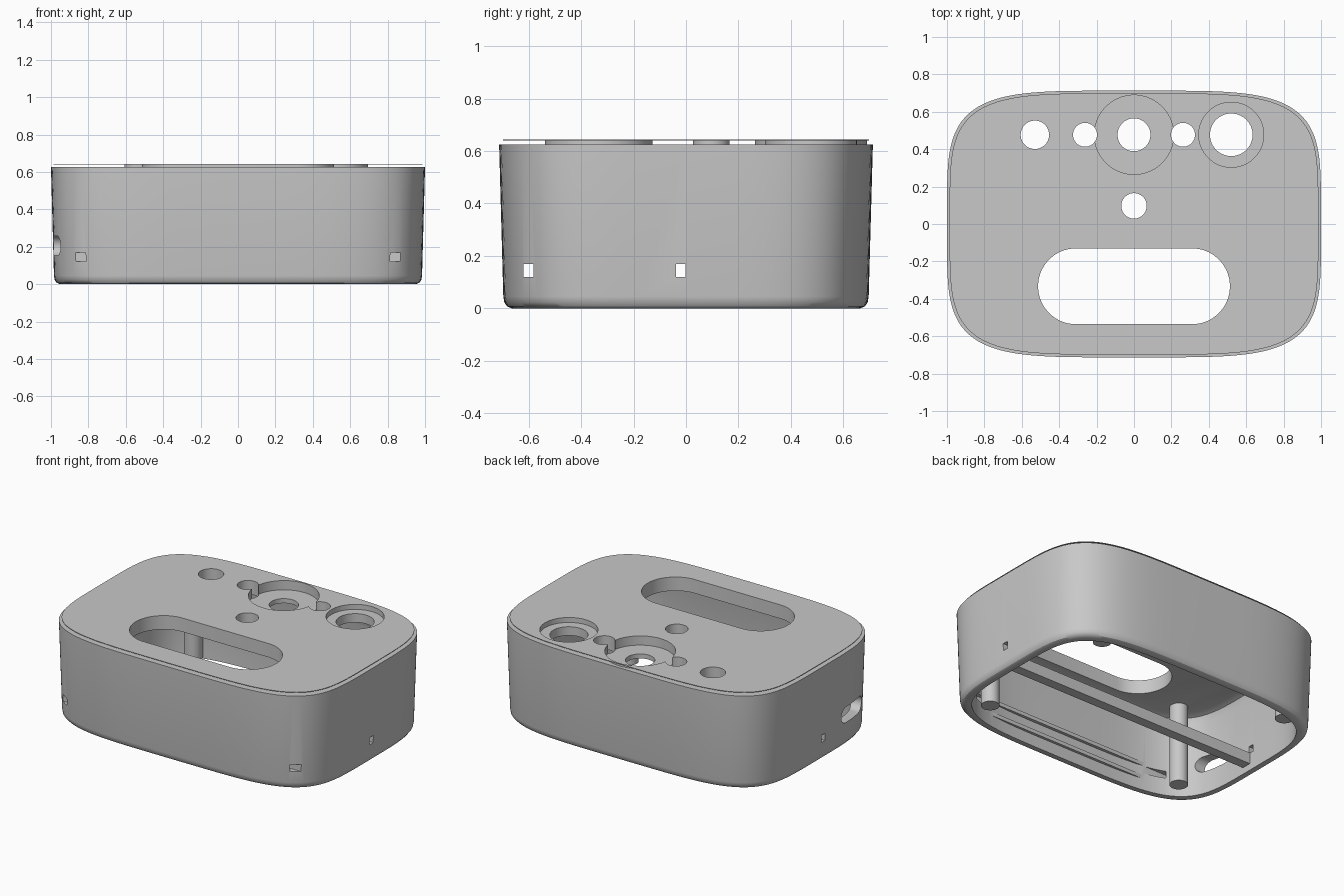
import bpy, bmesh, math
from mathutils import Matrix

cube = bpy.data.objects.get("Cube")
if cube:
    bpy.data.objects.remove(cube, do_unlink=True)

grey = bpy.data.materials.new("plain grey")
grey.use_nodes = True
grey.diffuse_color = (0.58, 0.58, 0.58, 1)
grey.node_tree.nodes["Principled BSDF"].inputs["Base Color"].default_value = (0.58, 0.58, 0.58, 1)


def loft(name, rings, matrix=None):
    """Solid through a list of equal point rings, capped at both ends."""
    bm = bmesh.new()
    loops = [[bm.verts.new(p) for p in ring] for ring in rings]
    count = len(loops[0])
    for low, high in zip(loops, loops[1:]):
        for i in range(count):
            j = (i + 1) % count
            bm.faces.new((low[i], low[j], high[j], high[i]))
    bm.faces.new(loops[0][::-1])
    bm.faces.new(loops[-1])
    if matrix:
        bm.transform(matrix)
    bmesh.ops.recalc_face_normals(bm, faces=bm.faces[:])
    mesh = bpy.data.meshes.new(name)
    bm.to_mesh(mesh)
    bm.free()
    mesh.materials.append(grey)
    obj = bpy.data.objects.new(name, mesh)
    bpy.context.collection.objects.link(obj)
    return obj


def outline(inset, z, count=128, power=2 / 4.5):
    """Rounded rectangle of the case, pulled in by inset."""
    points = []
    for i in range(count):
        a = 2 * math.pi * i / count
        c, s = math.cos(a), math.sin(a)
        points.append((math.copysign(abs(c) ** power, c) * (1 - inset),
                       math.copysign(abs(s) ** power, s) * (0.713 - inset), z))
    return points


def stadium(name, x, y, radius, z0, z1, half=0.0, matrix=None):
    """Upright round prism, stretched along x by half on each side."""
    def ring(z):
        points = []
        for i in range(48):
            a = 2 * math.pi * (i + 0.5) / 48
            shift = math.copysign(half, math.cos(a))
            points.append((x + shift + radius * math.cos(a), y + radius * math.sin(a), z))
        return points
    return loft(name, [ring(z0), ring(z1)], matrix)


def box(name, x0, x1, y0, y1, z0, z1):
    return loft(name, [[(x0, y0, z), (x1, y0, z), (x1, y1, z), (x0, y1, z)] for z in (z0, z1)])


def combine(target, tool, operation):
    mod = target.modifiers.new("cut", "BOOLEAN")
    mod.operation = operation
    mod.solver = "EXACT"
    mod.object = tool
    bpy.context.view_layer.objects.active = target
    bpy.ops.object.modifier_apply(modifier=mod.name)
    bpy.data.objects.remove(tool, do_unlink=True)


def smooth(obj):
    bpy.ops.object.select_all(action="DESELECT")
    obj.select_set(True)
    bpy.context.view_layer.objects.active = obj
    bpy.ops.object.shade_smooth_by_angle(angle=math.radians(30))


# Hollow case, open underneath, with a slight taper and rounded bottom edge
profile = [(0, 0.625), (0.016, 0.045), (0.02, 0.022), (0.031, 0.007),
           (0.048, 0), (0.075, 0), (0.063, 0.5), (0.075, 0.538), (0.11, 0.552)]
case = loft("case", [outline(inset, z) for inset, z in profile])

# Top openings: x, y, radius, half length, floor height
openings = [(0, -0.333, 0.203, 0.31, 0.4), (-0.53, 0.477, 0.076, 0, 0.4),
            (-0.262, 0.477, 0.064, 0, 0.4), (0.262, 0.477, 0.064, 0, 0.4),
            (0, 0.097, 0.068, 0, 0.4), (0, 0.477, 0.212, 0, 0.582),
            (0.52, 0.477, 0.174, 0, 0.61)]
# Thin lips carry the top sheet just above the case, then the openings cut through
for x, y, r, half, floor in openings:
    combine(case, stadium("lip", x, y, r + 0.002, 0.605, 0.642, half), "UNION")
combine(case, loft("top_sheet", [outline(0.014, z) for z in (0.64, 0.643)]), "UNION")
for x, y, r, half, floor in openings:
    combine(case, stadium("opening", x, y, r, floor, 0.7, half), "DIFFERENCE")
# Smaller holes through the two recess floors
for x, r in ((0, 0.088), (0.52, 0.114)):
    combine(case, stadium("bore", x, 0.477, r, 0.4, 0.7), "DIFFERENCE")

# Small square windows running straight across the case
for y in (-0.601, -0.02):
    combine(case, box("window", -1.2, 1.2, y - 0.019, y + 0.019, 0.12, 0.168), "DIFFERENCE")

# Rounded cable slot in one side wall
turn = Matrix.Translation((-1, -0.34, 0.205)) @ Matrix.Rotation(math.pi / 2, 4, "Z") \
    @ Matrix.Rotation(math.pi / 2, 4, "X")
combine(case, stadium("cable_slot", 0, 0, 0.053, -0.2, 0.2, 0.08, turn), "DIFFERENCE")
smooth(case)

# Screw posts under the lid
for side, sign in (("right", -1), ("left", 1)):
    for end, x, y in (("front", 0.735, -0.46), ("back", 0.71, 0.55)):
        smooth(stadium(f"{end}_{side}_post", sign * x, y, 0.056, 0.02, 0.58))

# Cross bar and slim ledges on the front inner wall
box("cross_bar", -0.92, 0.92, -0.085, -0.02, 0.04, 0.115)
for name, z in (("lower_ledge", 0.08), ("upper_ledge", 0.17)):
    box(name, -0.67, 0.67, -0.665, -0.622, z, z + 0.025)
